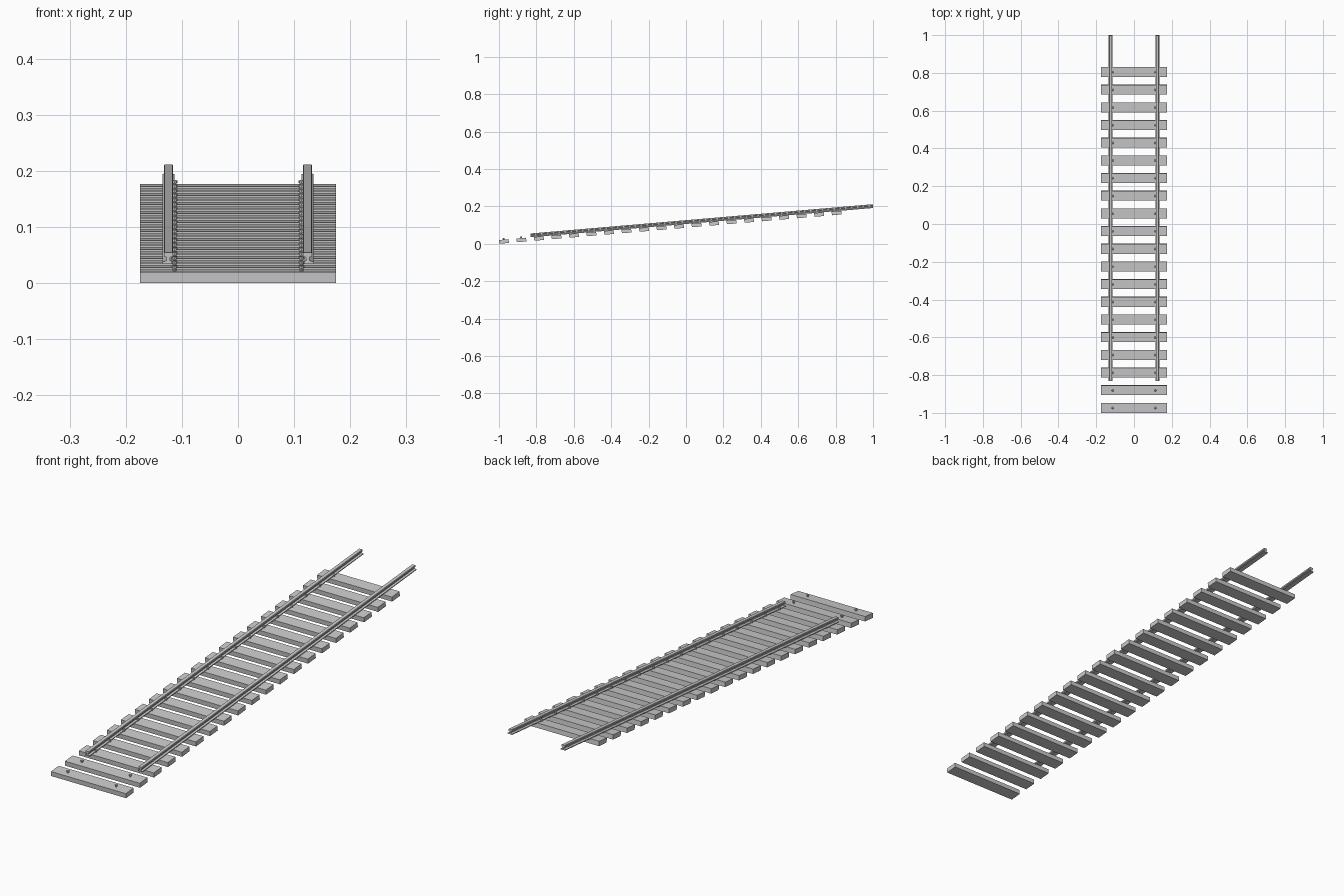
import bpy, bmesh, math
from mathutils import Matrix

if "Cube" in bpy.data.objects:
    bpy.data.objects.remove(bpy.data.objects["Cube"])

# The track is modelled flat (z = 0 is the tie tops), then tilted as a whole
SLOPE = math.atan(0.0855)
TILT = Matrix.Translation((0, 0, 0.1054)) @ Matrix.Rotation(SLOPE, 4, 'X')
TIES, TIE_W, TIE_H, TIE_L = 20, 0.0517, 0.02, 0.35
FIRST, LAST = -1.0036 + TIE_W / 2, 0.833 - TIE_W / 2
RAIL_X, SPIKE_X = 0.124, 0.113


def finish(name, bm):
    bmesh.ops.recalc_face_normals(bm, faces=bm.faces)
    me = bpy.data.meshes.new(name)
    bm.to_mesh(me)
    bm.free()
    ob = bpy.data.objects.new(name, me)
    bpy.context.collection.objects.link(ob)
    ob.matrix_world = TILT
    return ob


def add_cylinder(bm, r1, r2, z0, z1, x, y):
    bmesh.ops.create_cone(bm, cap_ends=True, segments=10, radius1=r1, radius2=r2,
                          depth=z1 - z0,
                          matrix=Matrix.Translation((x, y, (z0 + z1) / 2)))


# Wooden ties and the spikes on them
for i in range(TIES):
    y = FIRST + (LAST - FIRST) * i / (TIES - 1)
    bm = bmesh.new()
    bmesh.ops.create_cube(bm, size=1, matrix=Matrix.Translation((0, y, -TIE_H / 2))
                          @ Matrix.Diagonal((TIE_L, TIE_W, TIE_H, 1)))
    finish(f"tie_{i + 1}", bm)

    bm = bmesh.new()
    for side in (-1, 1):
        x = side * SPIKE_X
        add_cylinder(bm, 0.0035, 0.0035, -0.005, 0.005, x, y)
        add_cylinder(bm, 0.0055, 0.0055, 0.005, 0.008, x, y)
        add_cylinder(bm, 0.0055, 0.003, 0.008, 0.0098, x, y)
    finish(f"spikes_{i + 1}", bm)

# Rails: half of the foot-web-head profile, mirrored and extruded
half = [(0.0105, 0), (0.0105, 0.0035), (0.003, 0.006), (0.003, 0.0115),
        (0.008, 0.0135), (0.008, 0.0195), (0.007, 0.0205)]
profile = half + [(-x, z) for x, z in reversed(half)]
for side, label in ((-1, "left"), (1, "right")):
    bm = bmesh.new()
    face = bm.faces.new([bm.verts.new((side * RAIL_X + x, -0.833, z)) for x, z in profile])
    ext = bmesh.ops.extrude_face_region(bm, geom=[face], use_keep_orig=True)
    bmesh.ops.translate(bm, vec=(0, 0.833 + 1.0036, 0),
                        verts=[g for g in ext["geom"] if isinstance(g, bmesh.types.BMVert)])
    finish(f"{label}_rail", bm)
